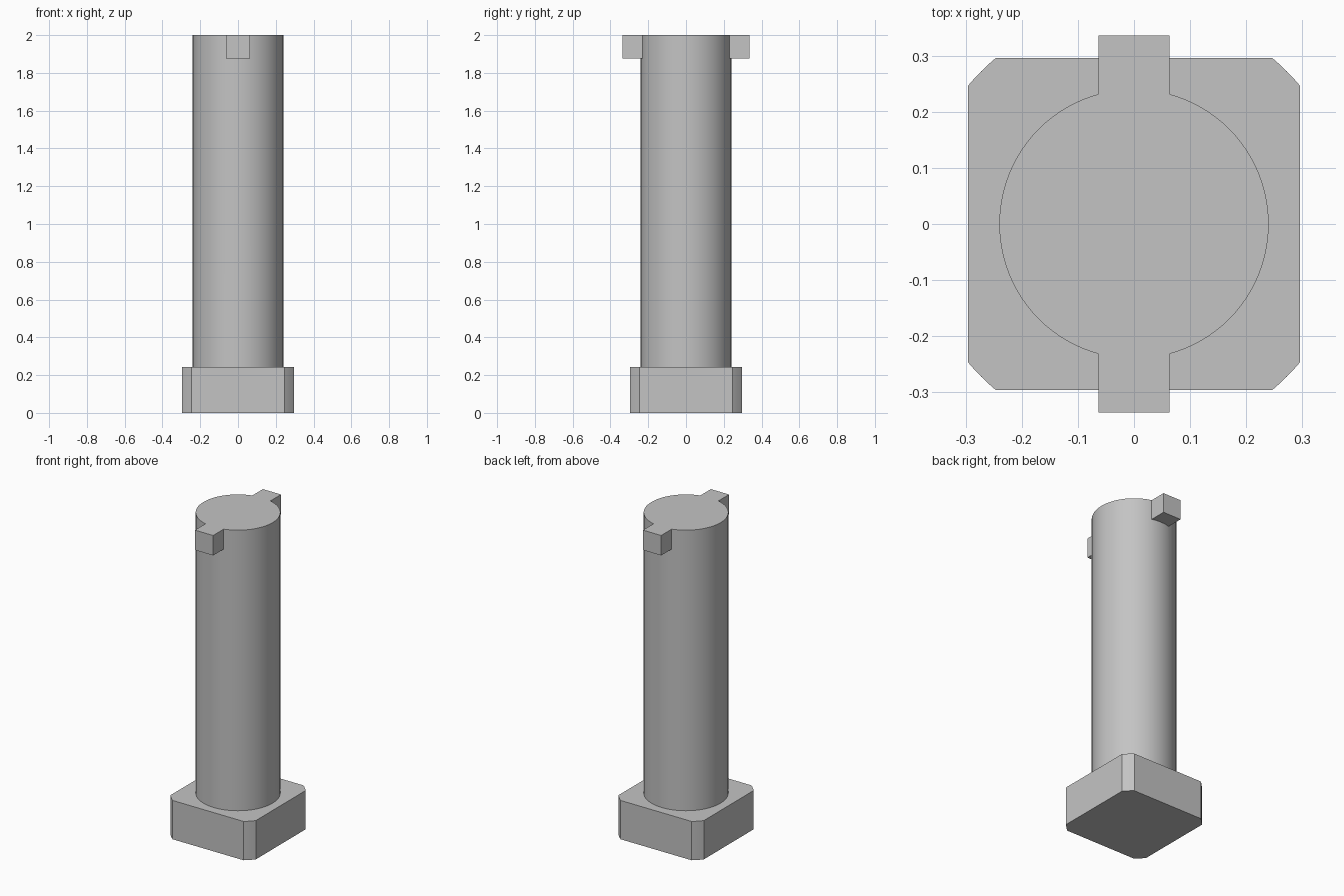
import bpy
import bmesh
from math import acos, cos, sin, pi, radians

cube = bpy.data.objects.get("Cube")
if cube:
    bpy.data.objects.remove(cube)

SHAFT_R = 0.24
HEAD_HALF, HEAD_TOP, CORNER_R = 0.296, 0.243, 0.385
LUG_HALF, LUG_REACH, LUG_BOTTOM = 0.063, 0.336, 1.875
HEIGHT = 2.0

steel = bpy.data.materials.new("grey_steel")
steel.use_nodes = True
colour = (0.55, 0.55, 0.55, 1)
steel.diffuse_color = colour
steel.node_tree.nodes["Principled BSDF"].inputs["Base Color"].default_value = colour


def prism(name, outline, bottom, top):
    """Extrude a closed outline from bottom to top."""
    bm = bmesh.new()
    face = bm.faces.new([bm.verts.new((x, y, bottom)) for x, y in outline])
    up = bmesh.ops.extrude_face_region(bm, geom=[face])["geom"]
    verts = [v for v in up if isinstance(v, bmesh.types.BMVert)]
    bmesh.ops.translate(bm, verts=verts, vec=(0, 0, top - bottom))
    bmesh.ops.recalc_face_normals(bm, faces=bm.faces)
    mesh = bpy.data.meshes.new(name)
    bm.to_mesh(mesh)
    bm.free()
    mesh.materials.append(steel)
    obj = bpy.data.objects.new(name, mesh)
    bpy.context.collection.objects.link(obj)
    return obj


def arc(radius, start, end, steps):
    angles = [start + (end - start) * i / steps for i in range(steps + 1)]
    return [(radius * cos(a), radius * sin(a)) for a in angles]


# Square head whose corners are turned down to a circle
cut = acos(HEAD_HALF / CORNER_R)
outline = []
for k in range(4):
    turn = k * pi / 2
    outline += arc(CORNER_R, turn + cut, turn + pi / 2 - cut, 6)
head = prism("square_head", outline, 0, HEAD_TOP)

# Round shaft, reaching into the head
shaft = prism("shaft_with_head", arc(SHAFT_R, 0, 2 * pi, 96)[:-1], HEAD_TOP / 2, HEIGHT)

# Bar through the shaft end, showing as a lug at front and back
bar = prism("lug_bar", [(-LUG_HALF, -LUG_REACH), (LUG_HALF, -LUG_REACH),
                        (LUG_HALF, LUG_REACH), (-LUG_HALF, LUG_REACH)],
            LUG_BOTTOM, HEIGHT)

# Fuse the parts into one solid
bpy.ops.object.select_all(action='DESELECT')
bpy.context.view_layer.objects.active = shaft
shaft.select_set(True)
for part in (head, bar):
    mod = shaft.modifiers.new("fuse", 'BOOLEAN')
    mod.operation = 'UNION'
    mod.solver = 'EXACT'
    mod.object = part
    bpy.ops.object.modifier_apply(modifier=mod.name)
    bpy.data.objects.remove(part)

bpy.ops.object.shade_smooth_by_angle(angle=radians(20))
